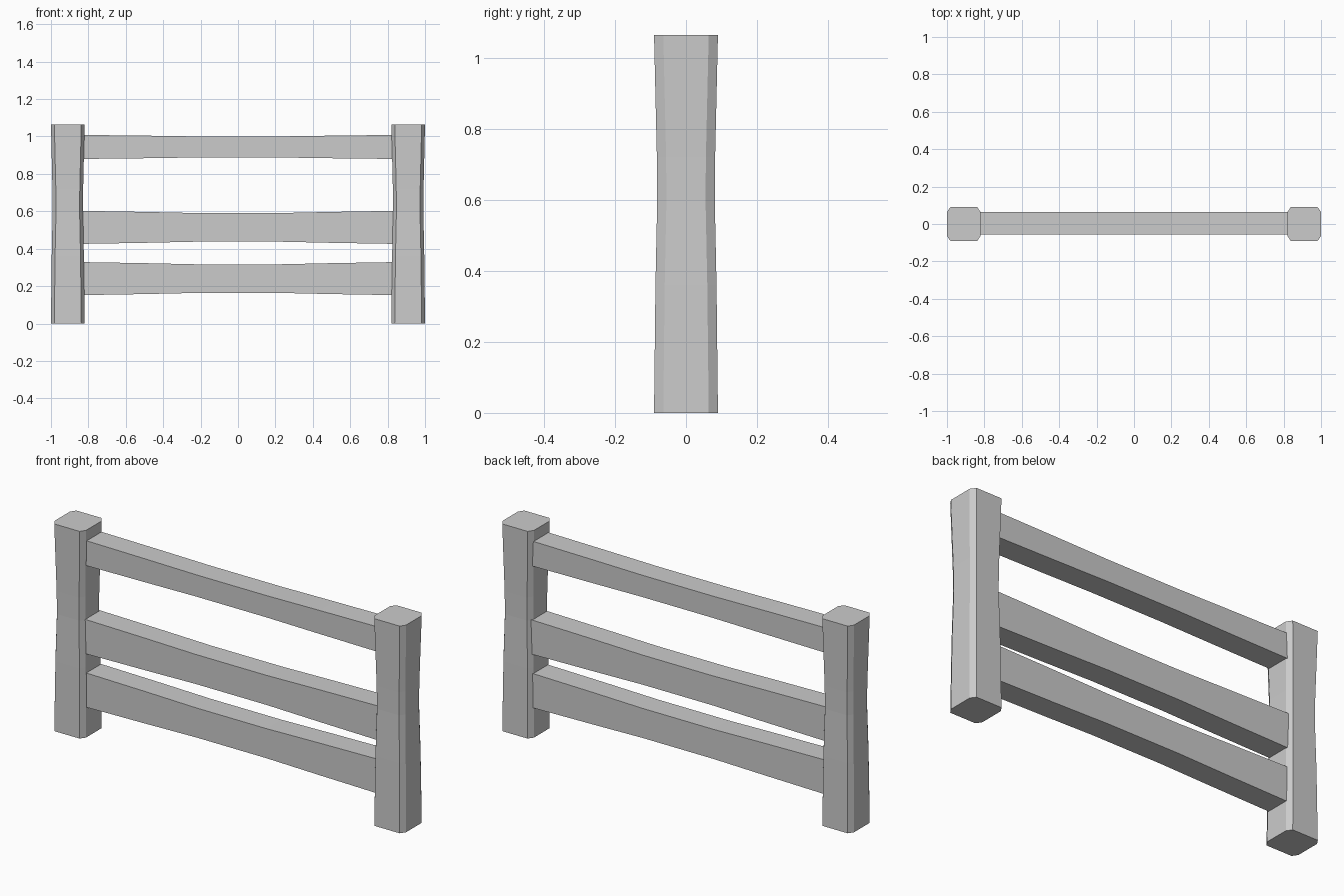
import bpy, bmesh

if "Cube" in bpy.data.objects:
    bpy.data.objects.remove(bpy.data.objects["Cube"])


def loft(name, rings):
    """Skin a list of equal-sized point rings and cap both ends."""
    bm = bmesh.new()
    loops = [[bm.verts.new(p) for p in ring] for ring in rings]
    for a, b in zip(loops, loops[1:]):
        for i in range(len(a)):
            j = (i + 1) % len(a)
            bm.faces.new((a[i], a[j], b[j], b[i]))
    bm.faces.new(loops[0])
    bm.faces.new(loops[-1])
    bmesh.ops.recalc_face_normals(bm, faces=bm.faces)
    mesh = bpy.data.meshes.new(name)
    bm.to_mesh(mesh)
    bm.free()
    obj = bpy.data.objects.new(name, mesh)
    bpy.context.collection.objects.link(obj)
    return obj


# Posts: chamfered square section with a slightly pinched waist
def post_ring(cx, z, h):
    a, b = h - 0.018, h - 0.026
    pts = [(a, -h), (h, -b), (h, b), (a, h), (-a, h), (-h, b), (-h, -b), (-a, -h)]
    return [(cx + x, y, z) for x, y in pts]


POST = [(0, 0.09), (0.36, 0.086), (0.6, 0.081), (0.72, 0.082), (1.065, 0.09)]
for side, cx in (("left", -0.91), ("right", 0.91)):
    loft(side + "_post", [post_ring(cx, z, h) for z, h in POST])


# Rails: rectangular beams, thinner towards the middle
def rail(name, z0, z1, pinch):
    steps = [(-0.85, 0), (-0.82, 0), (-0.5, 0.45), (-0.2, 1),
             (0.2, 1), (0.5, 0.45), (0.82, 0), (0.85, 0)]
    rings = []
    for x, t in steps:
        lo, hi = z0 + t * pinch, z1 - t * pinch
        rings.append([(x, -0.056, lo), (x, 0.065, lo), (x, 0.065, hi), (x, -0.056, hi)])
    loft(name, rings)


rail("top_rail", 0.88, 1.008, 0.008)
rail("middle_rail", 0.426, 0.602, 0.012)
rail("bottom_rail", 0.152, 0.328, 0.012)
